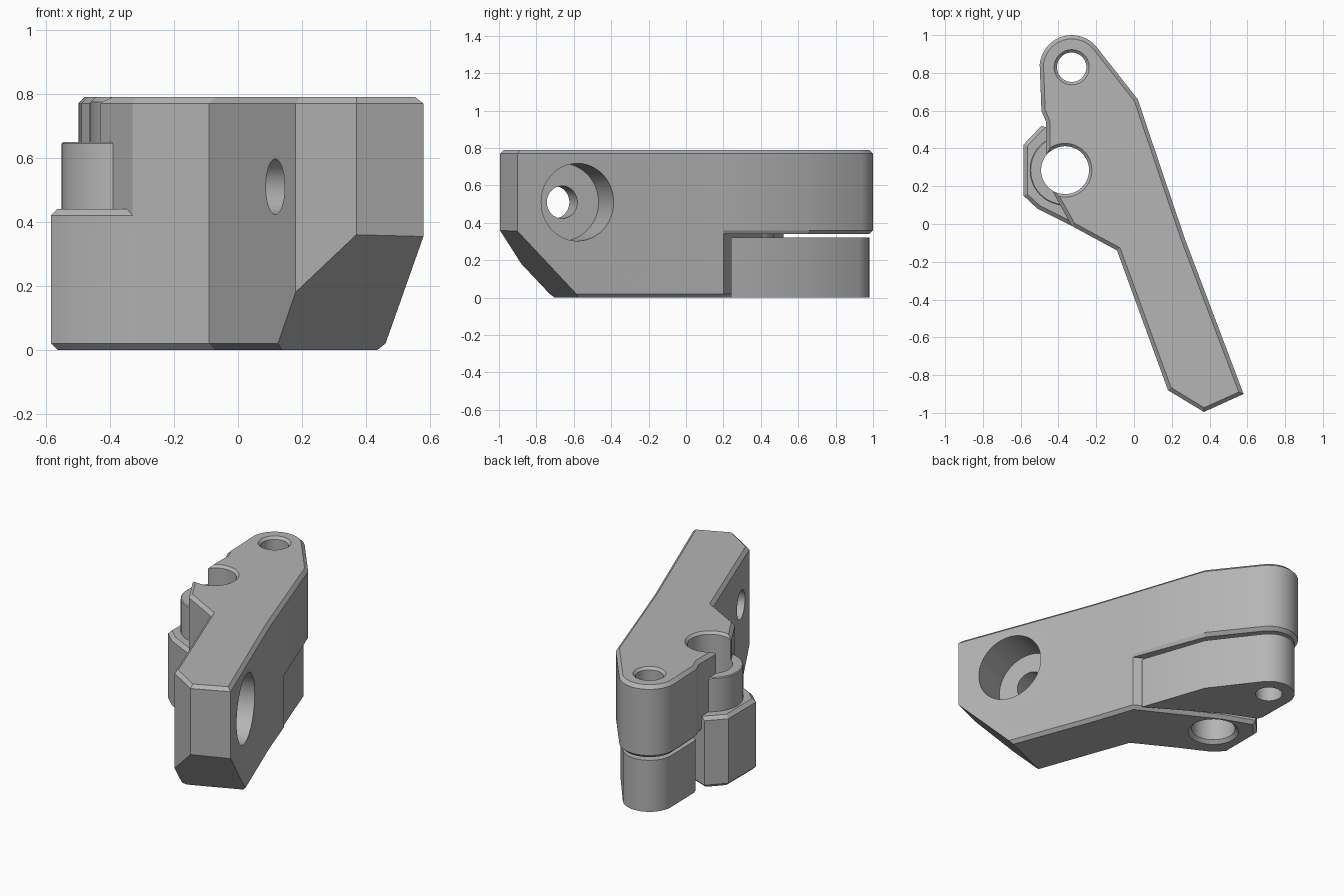
import bpy, bmesh, math
from mathutils import Vector, Matrix

cube = bpy.data.objects.get("Cube")
if cube:
    bpy.data.objects.remove(cube, do_unlink=True)

grey = bpy.data.materials.new("plain_grey")
grey.use_nodes = True
grey.diffuse_color = (0.46, 0.46, 0.46, 1)
grey.node_tree.nodes["Principled BSDF"].inputs["Base Color"].default_value = grey.diffuse_color

CHAMFER = 0.02
PIN = (-0.33, 0.83)
BOSS = (-0.365, 0.285)


def arc(center, radius, start, end, steps):
    angles = [math.radians(start + (end - start) * i / steps) for i in range(steps + 1)]
    return [(center[0] + radius * math.cos(a), center[1] + radius * math.sin(a)) for a in angles]


def circle(center, radius):
    return arc(center, radius, 0, 360, 48)[:-1]


def inset(points, amount, rule):
    """Move the chosen edges of a counter-clockwise outline inward."""
    pts = [Vector(p) for p in points]
    lines = []
    for a, b in zip(pts, pts[1:] + pts[:1]):
        d = (b - a).normalized()
        lines.append((Vector((-d.y, d.x)), amount if rule((a + b) / 2) else 0))
    result = []
    for i, p in enumerate(pts):
        (m, a), (n, b) = lines[i - 1], lines[i]
        det = m.x * n.y - m.y * n.x
        if abs(det) < 0.05:
            move = n * min(a, b)
        else:
            move = Vector((a * n.y - b * m.y, b * m.x - a * n.x)) / det
        result.append(p + move)
    return result


def slab(name, points, rings, matrix=Matrix(), rule=None):
    """Stack outline rings (height, inset, optional rule) into a closed solid."""
    bm = bmesh.new()
    loops = []
    for height, amount, *own in rings:
        keep = own[0] if own else (lambda mid: True)
        loops.append([bm.verts.new((p.x, p.y, height)) for p in inset(points, amount, keep)])
    bm.faces.new(loops[0][::-1])
    bm.faces.new(loops[-1])
    count = len(points)
    for low, high in zip(loops, loops[1:]):
        for i in range(count):
            j = (i + 1) % count
            bm.faces.new((low[i], low[j], high[j], high[i]))
    bmesh.ops.recalc_face_normals(bm, faces=bm.faces)
    bm.transform(matrix)
    mesh = bpy.data.meshes.new(name)
    bm.to_mesh(mesh)
    bm.free()
    mesh.materials.append(grey)
    obj = bpy.data.objects.new(name, mesh)
    bpy.context.collection.objects.link(obj)
    return obj


def combine(target, other, operation):
    mod = target.modifiers.new(operation.lower(), "BOOLEAN")
    mod.operation, mod.solver, mod.object = operation, "EXACT", other
    bpy.context.view_layer.objects.active = target
    bpy.ops.object.modifier_apply(modifier=mod.name)


# Shared outline pieces
nose_and_right = [(0.37, -0.995), (0.58, -0.9), (0.27, -0.08), (0.175, 0.2)]
left_edge = [(-0.33, -0.01), (-0.09, -0.14), (0.18, -0.88)]
boss_edge = [(-0.3, 0.45), (-0.49, 0.52), (-0.585, 0.42), (-0.585, 0.15), (-0.51, 0.08)]

# Lever body: upper arm with overhanging tip
upper = nose_and_right + [(0.02, 0.66)] + arc(PIN, 0.17, 39, 175, 16)
upper += [(-0.49, 0.6), (-0.465, 0.54), (-0.465, 0.37), BOSS, (-0.43, 0.17)] + left_edge
body = slab("lever_body", upper, [
    (0.34, CHAMFER, lambda mid: mid.y > 0.42), (0.36, 0), (0.77, 0), (0.79, CHAMFER)])

# Lower arm, boss shoulder and pivot collar
lower = slab("lower_arm", nose_and_right + boss_edge + left_edge,
             [(0, CHAMFER), (0.02, 0), (0.34, 0)])
shoulder = slab("boss_shoulder", boss_edge + [left_edge[0], (-0.2, 0.2)],
                [(0.34, 0), (0.42, 0), (0.44, CHAMFER, lambda mid: mid.x < -0.41)])
collar = slab("pivot_collar", circle(BOSS, 0.187), [(0.3, 0), (0.645, 0), (0.65, 0.005)])

# Link under the tip
link = slab("tip_link", [(0.14, 0.24), (0.0, 0.645)] + arc(PIN, 0.15, 39, 175, 16)
            + [(-0.475, 0.6), (-0.465, 0.57), (-0.28, 0.49)], [(0, 0), (0.32, 0)])

# Cutters: pivot hole, pin hole, stepped cross bore, sloped nose
pivot_hole = slab("pivot_hole", circle(BOSS, 0.127),
                  [(-0.02, -0.04), (0.02, 0), (0.775, 0), (0.81, -0.035)])
pin_hole = slab("pin_hole", circle(PIN, 0.078), [(-0.1, 0), (0.775, 0), (0.81, -0.035)])
axis = Vector((0.94, 0.343, 0)).to_track_quat("Z", "Y").to_matrix().to_4x4()
cross_bore = slab("cross_bore", circle((0, 0), 0.087),
                  [(-0.7, 0), (-0.24, 0), (-0.24, -0.12), (0.3, -0.12)],
                  Matrix.Translation((0.46, -0.58, 0.51)) @ axis)
slope = Vector((0.39, -0.92, -1)).normalized()
nose_cut = slab("nose_cut", [(-1, -1), (1, -1), (1, 1), (-1, 1)], [(0, 0), (1, 0)],
                Matrix.Translation((0.37, -0.995, 0.36))
                @ slope.to_track_quat("Z", "Y").to_matrix().to_4x4())

for part in (lower, shoulder, collar):
    combine(body, part, "UNION")
for cutter in (pivot_hole, pin_hole, cross_bore, nose_cut):
    combine(body, cutter, "DIFFERENCE")
combine(link, pin_hole, "DIFFERENCE")

for helper in (lower, shoulder, collar, pivot_hole, pin_hole, cross_bore, nose_cut):
    bpy.data.objects.remove(helper, do_unlink=True)

# Smooth the round walls and keep the creases sharp
for obj in bpy.context.selected_objects:
    obj.select_set(False)
for obj in (body, link):
    obj.select_set(True)
bpy.context.view_layer.objects.active = body
bpy.ops.object.shade_smooth_by_angle(angle=math.radians(20))
